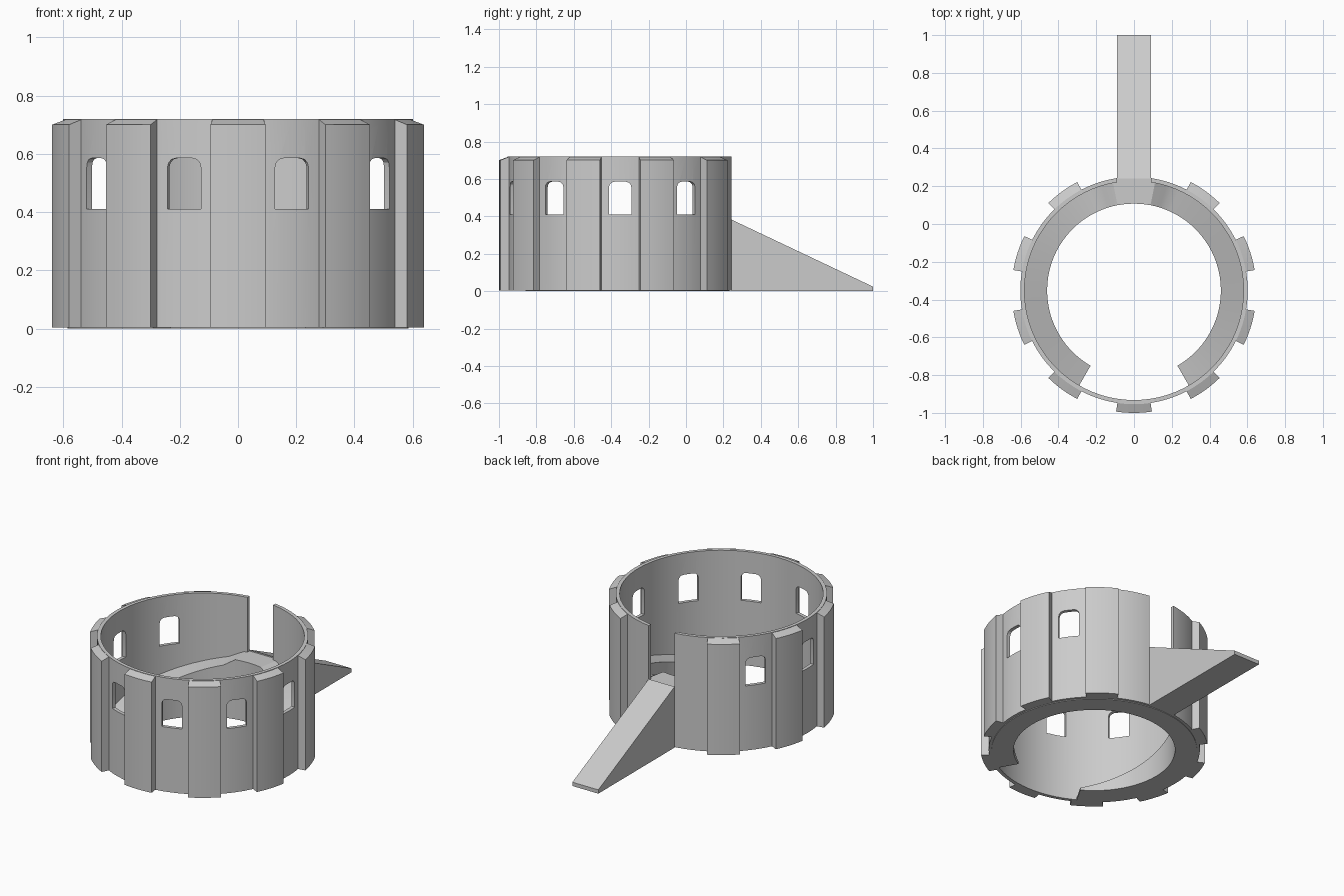
import bpy, bmesh, math

if "Cube" in bpy.data.objects:
    bpy.data.objects.remove(bpy.data.objects["Cube"])

CY = -0.352           # ring centre on y
Z0 = 0.004


def finish(name, bm):
    bmesh.ops.recalc_face_normals(bm, faces=bm.faces)
    me = bpy.data.meshes.new(name)
    bm.to_mesh(me)
    bm.free()
    ob = bpy.data.objects.new(name, me)
    bpy.context.collection.objects.link(ob)
    return ob


def smooth(ob):
    bpy.ops.object.select_all(action='DESELECT')
    bpy.context.view_layer.objects.active = ob
    ob.select_set(True)
    bpy.ops.object.shade_smooth_by_angle(angle=math.radians(25))


def sector(name, angles, r0, r1, z0, top_in, top_out, closed=False):
    """Sweep a four-sided section around the ring centre; tops are functions of angle."""
    bm = bmesh.new()
    rings = []
    for d in angles:
        a = math.radians(d)
        c, s = math.cos(a), math.sin(a)
        sec = [(r0, z0), (r1, z0), (r1, top_out(d)), (r0, top_in(d))]
        rings.append([bm.verts.new((r * c, CY + r * s, z)) for r, z in sec])
    n = len(rings)
    for i in range(n if closed else n - 1):
        p, q = rings[i], rings[(i + 1) % n]
        for k in range(4):
            bm.faces.new((p[k], p[(k + 1) % 4], q[(k + 1) % 4], q[k]))
    if not closed:
        bm.faces.new(rings[0])
        bm.faces.new(rings[-1])
    return finish(name, bm)


def prism(name, profile, place, t0, t1):
    """Extrude a 2D profile from t0 to t1; place maps (u, v, t) to a 3D point."""
    bm = bmesh.new()
    a = [bm.verts.new(place(u, v, t0)) for u, v in profile]
    b = [bm.verts.new(place(u, v, t1)) for u, v in profile]
    bm.faces.new(a)
    bm.faces.new(b)
    for i in range(len(a)):
        j = (i + 1) % len(a)
        bm.faces.new((a[i], a[j], b[j], b[i]))
    return finish(name, bm)


def cut(target, cutter):
    m = target.modifiers.new("cut", 'BOOLEAN')
    m.operation = 'DIFFERENCE'
    m.solver = 'EXACT'
    m.object = cutter
    bpy.context.view_layer.objects.active = target
    bpy.ops.object.modifier_apply(modifier=m.name)
    bpy.data.objects.remove(cutter)


# Round wall
wall = sector("wall", [i * 4.5 for i in range(80)], 0.58, 0.602, Z0,
              lambda d: 0.72, lambda d: 0.72, closed=True)

# Windows with rounded top corners, between the buttresses
W, ZB, ZT, R = 0.06, 0.41, 0.585, 0.03
window = [(-W, ZB), (W, ZB)]
for cx, start in ((W - R, 0), (-W + R, 90)):
    for k in range(4):
        a = math.radians(start + 30 * k)
        window.append((cx + R * math.cos(a), ZT - R + R * math.sin(a)))
for i in range(8):
    a = math.radians(144 + 36 * i)
    c, s = math.cos(a), math.sin(a)
    cut(wall, prism("window_cutter", window,
                    lambda u, v, t: (t * c - u * s, CY + t * s + u * c, v), 0.5, 0.7))

# Doorway open to the top, at the back
door = [(-0.09, 0.375), (0.09, 0.375), (0.09, 0.9), (-0.09, 0.9)]
cut(wall, prism("door_cutter", door, lambda u, v, t: (u, t, v), 0.1, 0.4))
smooth(wall)

# Nine buttresses with sloped tops
for i in range(9):
    mid = 126 + 36 * i
    smooth(sector("buttress", [mid + k * 2.8 for k in range(-3, 4)], 0.595, 0.648, Z0,
                  lambda d: 0.72, lambda d: 0.70))


# Inner curved ramp, rising from both front ends to the doorway landing
def floor_height(d):
    off = abs(d - 90)
    if off <= 11:
        return 0.375
    if off <= 20:
        return 0.375 - 0.045 * (off - 11) / 9
    return 0.33 - 0.315 * (off - 20) / 130


steps = [20 + (150 - 20) * k / 30 for k in range(31)]
offs = [0, 5.5, 11, 14, 17] + steps
angles = [90 - o for o in reversed(offs)] + [90 + o for o in offs[1:]]
smooth(sector("inner_ramp", angles, 0.46, 0.585, 0.0, floor_height, floor_height))

# Straight entrance ramp
prism("entrance_ramp", [(0.242, 0), (1.0, 0), (1.0, 0.024), (0.242, 0.383)],
      lambda u, v, t: (t, u, v), -0.09, 0.09)
